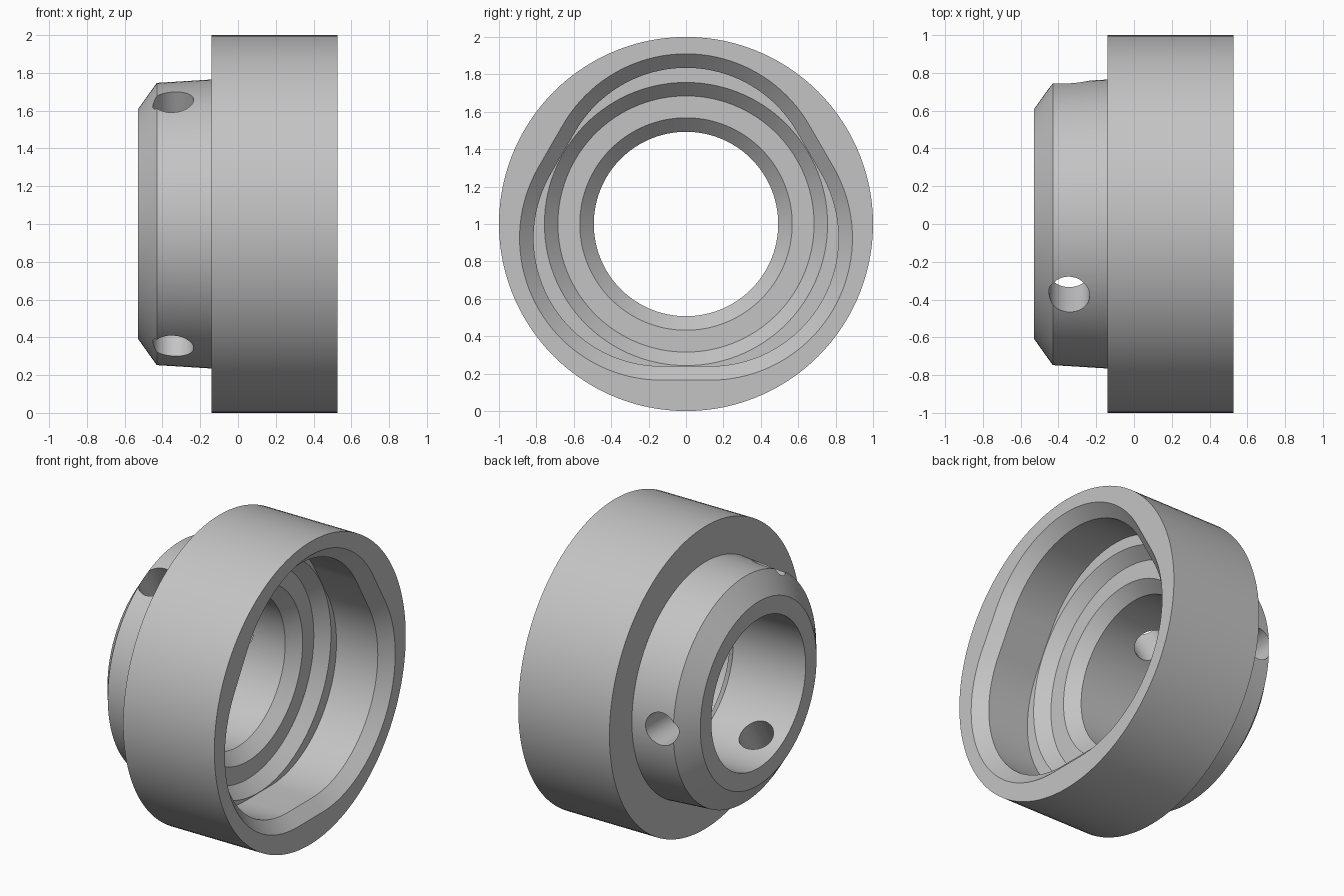
import bpy, bmesh
from math import cos, sin, radians
from mathutils import Matrix, Vector

cube = bpy.data.objects.get("Cube")
if cube:
    bpy.data.objects.remove(cube)

STEPS = 40      # segments per 120 degree lobe
LOBE = 0.15     # offset of the lobe centres in the three-sided recess

# Closed wall section: (x, radius, lobe offset), outside first, then inside
SECTION = [
    (-0.53, 0.607, 0), (-0.43, 0.747, 0), (-0.14, 0.765, 0),       # neck
    (-0.14, 1, 0), (0.527, 1, 0),                                  # flange
    (0.527, 0.76, LOBE), (0.452, 0.685, LOBE), (0.15, 0.685, LOBE),  # recess
    (0.15, 0.757, 0), (0.075, 0.685, 0),                           # seat
    (0.075, 0.568, 0), (0.0, 0.493, 0), (-0.53, 0.493, 0),         # bore
]


def ring(bm, x, radius, offset):
    """Outline of three arcs joined by flats; a circle when offset is zero."""
    verts = []
    for lobe in (90, 210, 330):
        cy, cz = offset * cos(radians(lobe)), offset * sin(radians(lobe))
        for i in range(STEPS + 1):
            a = radians(lobe - 60 + 120 * i / STEPS)
            verts.append(bm.verts.new((x, cy + radius * cos(a), 1 + cz + radius * sin(a))))
    return verts


# Body: loft the rings into one closed shell
bm = bmesh.new()
rings = [ring(bm, *s) for s in SECTION]
for a, b in zip(rings, rings[1:] + rings[:1]):
    n = len(a)
    for i in range(n):
        j = (i + 1) % n
        bm.faces.new((a[i], a[j], b[j], b[i]))
bmesh.ops.remove_doubles(bm, verts=bm.verts, dist=1e-5)
bmesh.ops.recalc_face_normals(bm, faces=bm.faces)
mesh = bpy.data.meshes.new("collar_body")
bm.to_mesh(mesh)
bm.free()
body = bpy.data.objects.new("collar_body", mesh)
bpy.context.collection.objects.link(body)

grey = bpy.data.materials.new("plain_grey")
grey.use_nodes = True
colour = (0.55, 0.55, 0.55, 1)
grey.diffuse_color = colour
grey.node_tree.nodes["Principled BSDF"].inputs["Base Color"].default_value = colour
mesh.materials.append(grey)

# Three radial screw holes through the neck
bm = bmesh.new()
for angle in (0, 120, 240):
    out = Vector((0, cos(radians(angle)), sin(radians(angle))))
    place = Matrix.Translation(Vector((-0.343, 0, 1)) + out * 0.65)
    turn = out.to_track_quat("Z", "X").to_matrix().to_4x4()
    bmesh.ops.create_cone(bm, cap_ends=True, segments=48, radius1=0.108,
                          radius2=0.108, depth=0.7, matrix=place @ turn)
cut_mesh = bpy.data.meshes.new("hole_cutter")
bm.to_mesh(cut_mesh)
bm.free()
cutter = bpy.data.objects.new("hole_cutter", cut_mesh)
cutter.hide_render = True
bpy.context.collection.objects.link(cutter)

holes = body.modifiers.new("screw_holes", "BOOLEAN")
holes.operation = "DIFFERENCE"
holes.solver = "EXACT"
holes.object = cutter
bpy.ops.object.select_all(action="DESELECT")
body.select_set(True)
bpy.context.view_layer.objects.active = body
bpy.ops.object.modifier_apply(modifier=holes.name)
bpy.data.objects.remove(cutter)

# Smooth round walls with crisp edges
bpy.ops.object.shade_smooth_by_angle(angle=radians(20))
